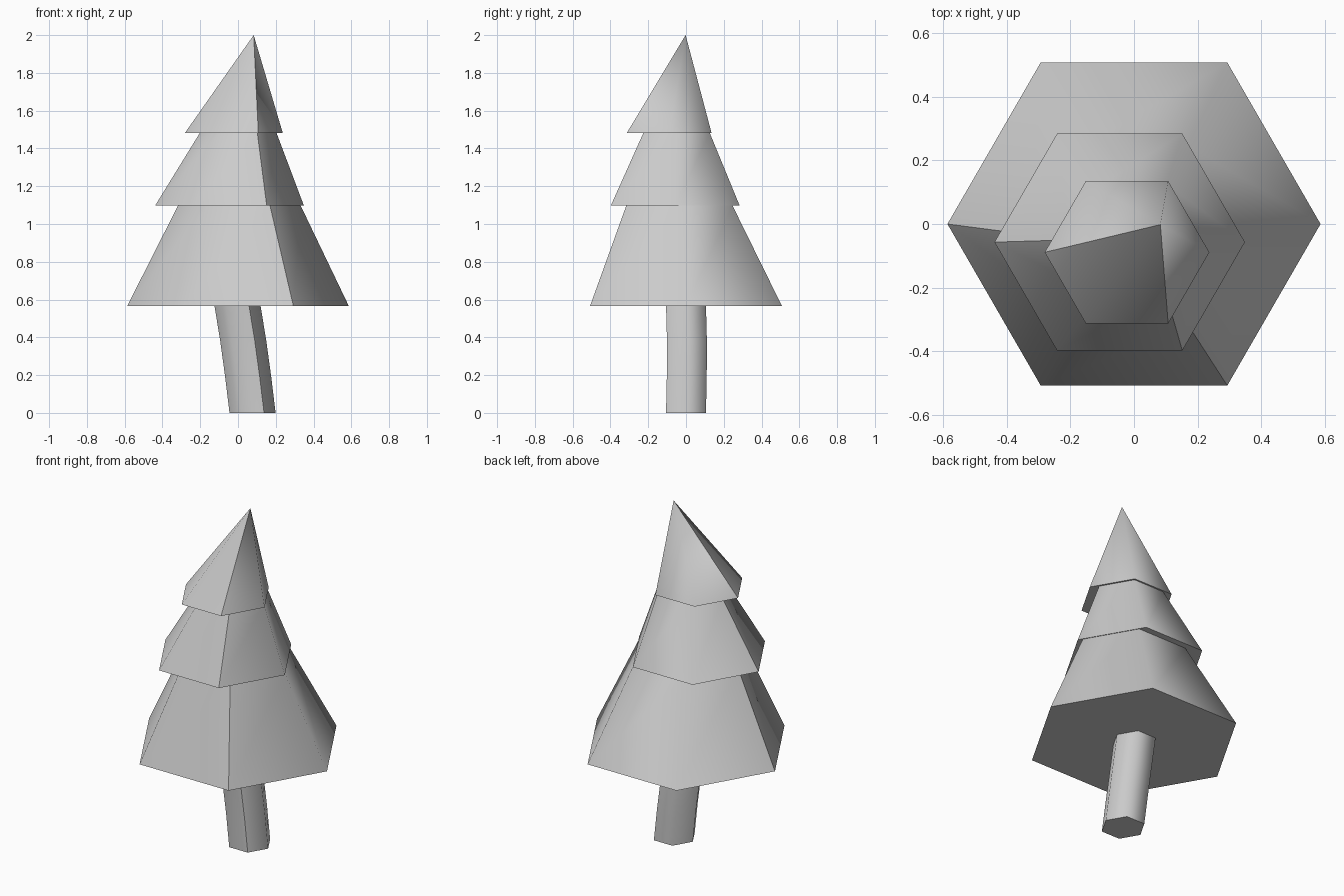
import bpy
import bmesh
from math import cos, sin, radians

if "Cube" in bpy.data.objects:
    bpy.data.objects.remove(bpy.data.objects["Cube"])

SIDES = 6
CREASED = (3, 5)  # corners at 180 and 300 degrees keep a hard edge


def loft(name, rings, apex=None, hard_rings=()):
    """Skin hexagonal rings (x, y, z, radius), closed below, optional tip."""
    bm = bmesh.new()
    loops = [[bm.verts.new((x + r * cos(radians(60 * i)),
                            y + r * sin(radians(60 * i)), z))
              for i in range(SIDES)] for x, y, z, r in rings]
    bm.faces.new(loops[0][::-1])
    for low, high in zip(loops, loops[1:]):
        for i in range(SIDES):
            j = (i + 1) % SIDES
            bm.faces.new((low[i], low[j], high[j], high[i]))
    if apex:
        tip = bm.verts.new(apex)
        top = loops[-1]
        for i in range(SIDES):
            bm.faces.new((top[i], top[(i + 1) % SIDES], tip))
        loops.append([tip] * SIDES)
    for f in bm.faces:
        f.smooth = True
    # Hard rims around the rings
    for k in hard_rings:
        for i in range(SIDES):
            bm.edges.get((loops[k][i], loops[k][(i + 1) % SIDES])).smooth = False
    # Hard creases running up the side
    for low, high in zip(loops, loops[1:]):
        for i in CREASED:
            bm.edges.get((low[i], high[i])).smooth = False
    mesh = bpy.data.meshes.new(name)
    bm.to_mesh(mesh)
    bm.free()
    obj = bpy.data.objects.new(name, mesh)
    bpy.context.collection.objects.link(obj)
    return obj


# Bent trunk
loft("trunk", [(0.077, 0.0, 0.0, 0.122),
               (0.054, 0.004, 0.19, 0.122),
               (0.028, 0.005, 0.38, 0.122),
               (-0.003, 0.0, 0.57, 0.122)], hard_rings=(0,))

# Three stepped foliage tiers ending in an off-centre tip
loft("foliage", [(0.0, 0.0, 0.565, 0.587),
                 (0.007, -0.035, 1.097, 0.325),
                 (-0.045, -0.057, 1.097, 0.394),
                 (0.001, -0.05, 1.482, 0.203),
                 (-0.022, -0.089, 1.482, 0.259)],
     apex=(0.083, -0.002, 2.0), hard_rings=range(5))
